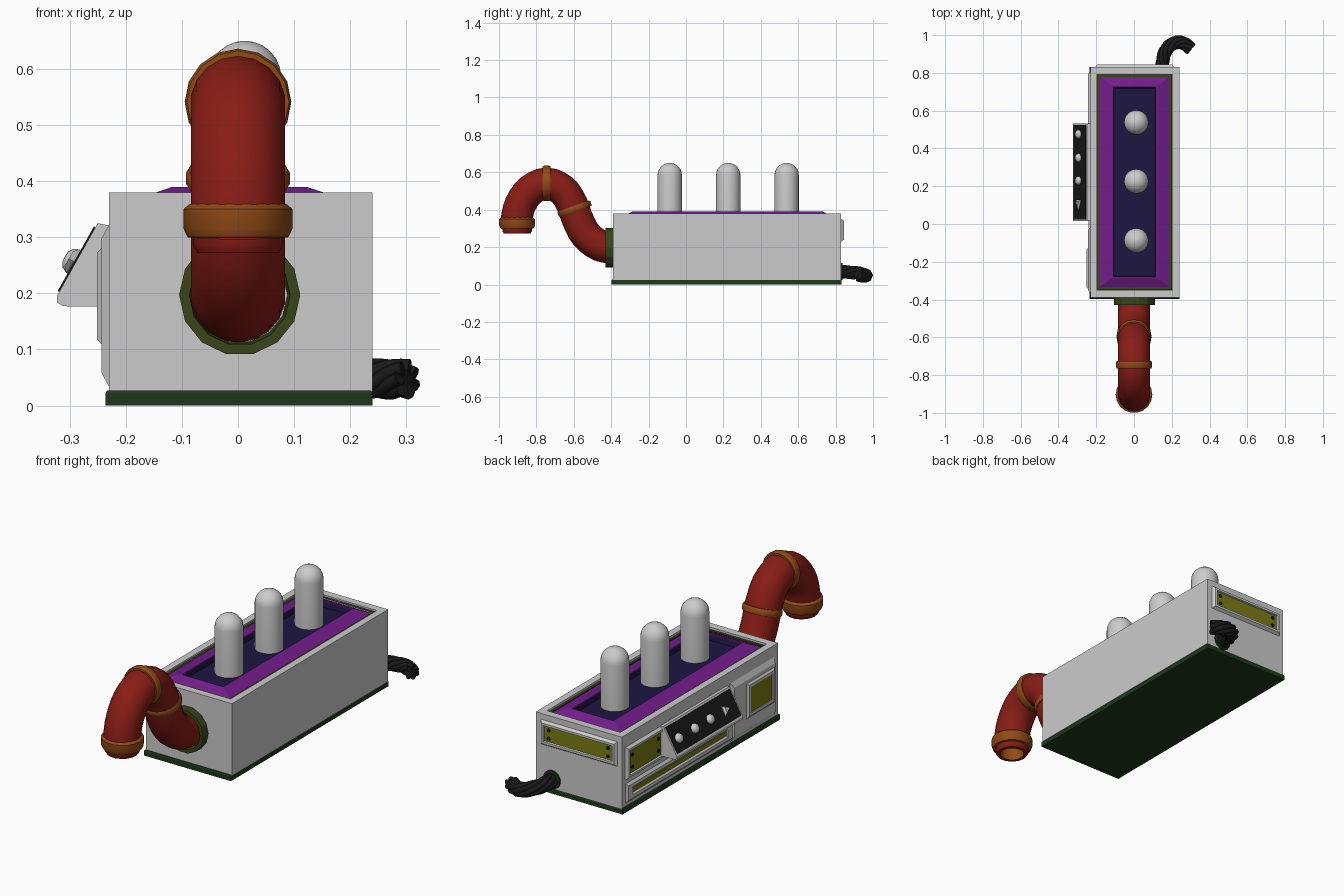
import bpy, bmesh, math
from mathutils import Vector, Matrix

if "Cube" in bpy.data.objects:
    bpy.data.objects.remove(bpy.data.objects["Cube"])

COL = {"red": (.25, .012, .008, 1), "orange": (.28, .07, .008, 1), "green": (.04, .06, .01, 1),
       "dkgreen": (.012, .04, .01, 1), "purple": (.17, .012, .26, 1), "navy": (.012, .008, .055, 1),
       "yellow": (.2, .2, .008, 1), "black": (.01, .01, .01, 1)}
MATS = {}
for k, c in COL.items():
    MATS[k] = bpy.data.materials.new(k)
    MATS[k].diffuse_color = c


def finish(name, bm, color=None, smooth=None):
    bmesh.ops.recalc_face_normals(bm, faces=bm.faces)
    me = bpy.data.meshes.new(name)
    bm.to_mesh(me)
    bm.free()
    ob = bpy.data.objects.new(name, me)
    bpy.context.collection.objects.link(ob)
    if color:
        me.materials.append(MATS[color])
    if smooth:
        bpy.ops.object.select_all(action='DESELECT')
        ob.select_set(True)
        bpy.context.view_layer.objects.active = ob
        bpy.ops.object.shade_smooth_by_angle(angle=math.radians(smooth))
    return ob


def bridge(bm, loops, caps):
    for a, b in zip(loops, loops[1:]):
        n = len(a)
        for i in range(n):
            bm.faces.new((a[i], a[(i + 1) % n], b[(i + 1) % n], b[i]))
    if 's' in caps:
        bm.faces.new(loops[0])
    if 'e' in caps:
        bm.faces.new(loops[-1])


def rects(name, origin, u, v, rings, color=None, caps='e'):
    """Stack of rectangles (half_u, half_v, height) rising along u x v."""
    o, u, v = Vector(origin), Vector(u).normalized(), Vector(v).normalized()
    w = u.cross(v)
    bm = bmesh.new()
    loops = [[bm.verts.new(o + u * a * su + v * b * sv + w * h)
              for su, sv in ((-1, -1), (1, -1), (1, 1), (-1, 1))] for a, b, h in rings]
    bridge(bm, loops, caps)
    return finish(name, bm, color)


def lathe(name, origin, axis, profile, color=None, sides=16, caps='e', smooth=40):
    q = Vector((0, 0, 1)).rotation_difference(Vector(axis))
    bm = bmesh.new()
    loops = [[bm.verts.new(Vector(origin) + q @ Vector((r * math.cos(i * math.tau / sides),
              r * math.sin(i * math.tau / sides), h))) for i in range(sides)] for r, h in profile]
    bridge(bm, loops, caps)
    return finish(name, bm, color, smooth)


def spline(pts, step=5):
    p = [Vector(x) for x in pts]
    p = [2 * p[0] - p[1]] + p + [2 * p[-1] - p[-2]]
    out = []
    for i in range(1, len(p) - 2):
        a, b, c, d = p[i - 1:i + 3]
        for k in range(step):
            t = k / step
            out.append(.5 * (2 * b + (c - a) * t + (2 * a - 5 * b + 4 * c - d) * t * t
                             + (3 * b - a - 3 * c + d) * t ** 3))
    return out + [p[-2]]


def frames(path, side):
    side = Vector(side)
    for i, p in enumerate(path):
        t = (path[min(i + 1, len(path) - 1)] - path[max(i - 1, 0)]).normalized()
        n = t.cross(side).normalized()
        yield p, n, n.cross(t)


def sweep(name, path, side, r, color, sides, caps=''):
    bm = bmesh.new()
    loops = [[bm.verts.new(p + r * (n * math.cos(k * math.tau / sides) + s * math.sin(k * math.tau / sides)))
              for k in range(sides)] for p, n, s in frames(path, side)]
    bridge(bm, loops, caps)
    return finish(name, bm, color, 60)


X, Y, Z = (1, 0, 0), (0, 1, 0), (0, 0, 1)
NX, NY = (-1, 0, 0), (0, -1, 0)

# Base plate and housing with a recessed top
rects("base_plate", (.002, .217, 0), X, Y, [(.238, .615, 0), (.238, .615, .022), (.235, .612, .027)], "dkgreen", 'se')
rects("housing", (.005, .22, 0), X, Y, [(.235, .61, .025), (.235, .61, .38), (.2, .572, .38), (.2, .572, .35)], None, 'se')

# Top tray: green gasket, purple sloped frame, navy floor
rects("tray_gasket", (.003, .222, 0), X, Y, [(.199, .571, .35), (.199, .571, .372), (.186, .556, .372)], "green", '')
rects("tray_frame", (.003, .222, 0), X, Y, [(.19, .558, .35), (.19, .558, .366), (.122, .51, .389), (.112, .502, .389),
                                            (.11, .5, .355)], "purple", '')
rects("tray_floor", (.003, .222, 0), X, Y, [(.112, .502, .386), (.108, .496, .36)], "navy")

# Three domed bulbs
dome = [(.065, .35), (.065, .585)] + [(.065 * math.cos(a), .585 + .065 * math.sin(a))
                                     for a in (math.radians(d) for d in (15, 30, 45, 60, 75, 86))]
for i, y in enumerate((-.087, .226, .538)):
    lathe(f"bulb_{i + 1}", (.012, y, 0), Z, dome, None, 24)

# Bent pipe with collars
pts = [(-.39, .197), (-.46, .208), (-.535, .265), (-.58, .35), (-.61, .43), (-.66, .505),
       (-.745, .541), (-.83, .505), (-.885, .43), (-.905, .35), (-.905, .30)]
sweep("pipe", spline([(0, y, z) for y, z in pts], 3), X, .085, "red", 18)


def band(r, w):
    return [(r - .015, -w), (r - .004, -w), (r, -w * .6), (r, w * .6), (r - .004, w), (r - .015, w)]


lathe("pipe_band_top", (0, -.745, .541), Y, band(.095, .021), "orange", 16, '')
lathe("pipe_band_lower", (0, -.596, .405), (0, -.33, .94), band(.093, .016), "orange", 16, '')
lathe("pipe_mouth_band", (0, -.903, 0), Z, [(.08, .362), (.088, .358), (.097, .35), (.097, .315), (.09, .3), (.07, .297)],
      "orange", 18, '')
lathe("pipe_lip", (0, -.903, 0), Z, [(.08, .31), (.08, .285), (.072, .272), (.056, .272)], "red", 18, '')
lathe("pipe_bore", (0, -.903, 0), Z, [(.057, .272), (.055, .35)], "orange", 18)
lathe("wall_collar", (.003, -.385, .197), NY, [(.108, 0), (.108, .045), (.09, .045), (.085, .01)], "green", 14, '', 20)

# Twisted power cable and its socket
core = spline([(.15, .815, .068), (.152, .865, .066), (.172, .925, .06), (.218, .96, .05),
               (.262, .957, .047), (.302, .928, .047)], 7)
for k in range(7):
    strand = [p + .024 * (n * math.cos(k * math.tau / 7 + i * .13) + s * math.sin(k * math.tau / 7 + i * .13))
              for i, (p, n, s) in enumerate(frames(core, Z))]
    sweep(f"cable_strand_{k + 1}", strand, Z, .0125, "black", 8, 'se')
sweep("cable_core", core, Z, .018, "black", 8, 'se')
lathe("cable_socket", (.15, .825, .07), Y, [(.046, 0), (.046, .012), (.036, .012)], "dkgreen", 16)


# Framed yellow plates: bevelled frame, sunken plate, optional screws
def plate(name, o, u, hu, hv, t=.014, m=.022, screws=True):
    rects(name + "_frame", o, u, Z, [(hu, hv, -.002), (hu - m * .5, hv - m * .5, t), (hu - m, hv - m, t),
                                     (hu - m - .003, hv - m - .003, .004)], None, '')
    rects(name, o, u, Z, [(hu - m, hv - m, .0), (hu - m, hv - m, .006)], "yellow")
    if screws:
        ax = Vector(u).cross(Vector(Z))
        for su in (-1, 1):
            for sv in (-1, 1):
                c = Vector(o) + Vector(u) * su * (hu - m - .026) + Vector(Z) * sv * (hv - m) * .5
                lathe(name + "_screw", c + ax * .005, ax, [(.009, 0), (.009, .005), (.005, .007)], "black", 8)


plate("rear_plate", (.003, .83, .29), NX, .21, .062)
plate("side_plate", (-.23, .655, .238), NY, .15, .082)

# Long side slot with its surround
rects("slot_surround", (-.23, .385, .09), NY, Z, [(.42, .05, -.002), (.405, .036, .01), (.37, .02, .01), (.36, .011, .002)], None, '')
rects("slot_strip", (-.23, .385, .09), NY, Z, [(.364, .013, 0), (.364, .011, .005)], "yellow")

# Raised access panel with a small framed plate
rects("access_panel", (-.23, -.19, .178), NY, Z, [(.175, .148, -.002), (.16, .12, .013)])
plate("access_plate", (-.242, -.235, .195), NY, .112, .09, .009, .026, False)

# Slanted control console
prof = [(-.225, .32), (-.25, .325), (-.323, .195), (-.323, .184), (-.312, .177), (-.225, .176)]
bm = bmesh.new()
bridge(bm, [[bm.verts.new((x, y, z)) for x, z in prof] for y in (.015, .533)], 'se')
finish("console", bm)
slope = Vector((.073, 0, .13)).normalized()
mid = Vector((-.2865, .274, .26))
face = Vector(NY).cross(slope)
rects("console_panel", mid, NY, slope, [(.25, .066, -.001), (.25, .066, .003)], "black")
for i, y in enumerate((.475, .35, .23)):
    c = Vector((mid.x, y, mid.z))
    lathe(f"knob_{i + 1}", c - slope * .006, face, [(.023, 0), (.023, .008), (.019, .016), (.011, .021), (.003, .022)], None, 14)

# Triangular pointer
bm = bmesh.new()
c = Vector((mid.x, .105, mid.z)) - slope * .006
tri = [Vector((0, .022, 0)) + slope * .024, Vector((0, .022, 0)) - slope * .024, Vector((0, -.028, 0))]
bridge(bm, [[bm.verts.new(c + p * s + face * h) for p in tri] for s, h in ((1, 0), (1, .006), (.6, .014))], 'e')
finish("pointer", bm)

for m in bpy.data.materials:
    if m.users and not m.is_grease_pencil:
        m.use_nodes = True
        m.node_tree.nodes["Principled BSDF"].inputs["Base Color"].default_value = m.diffuse_color
